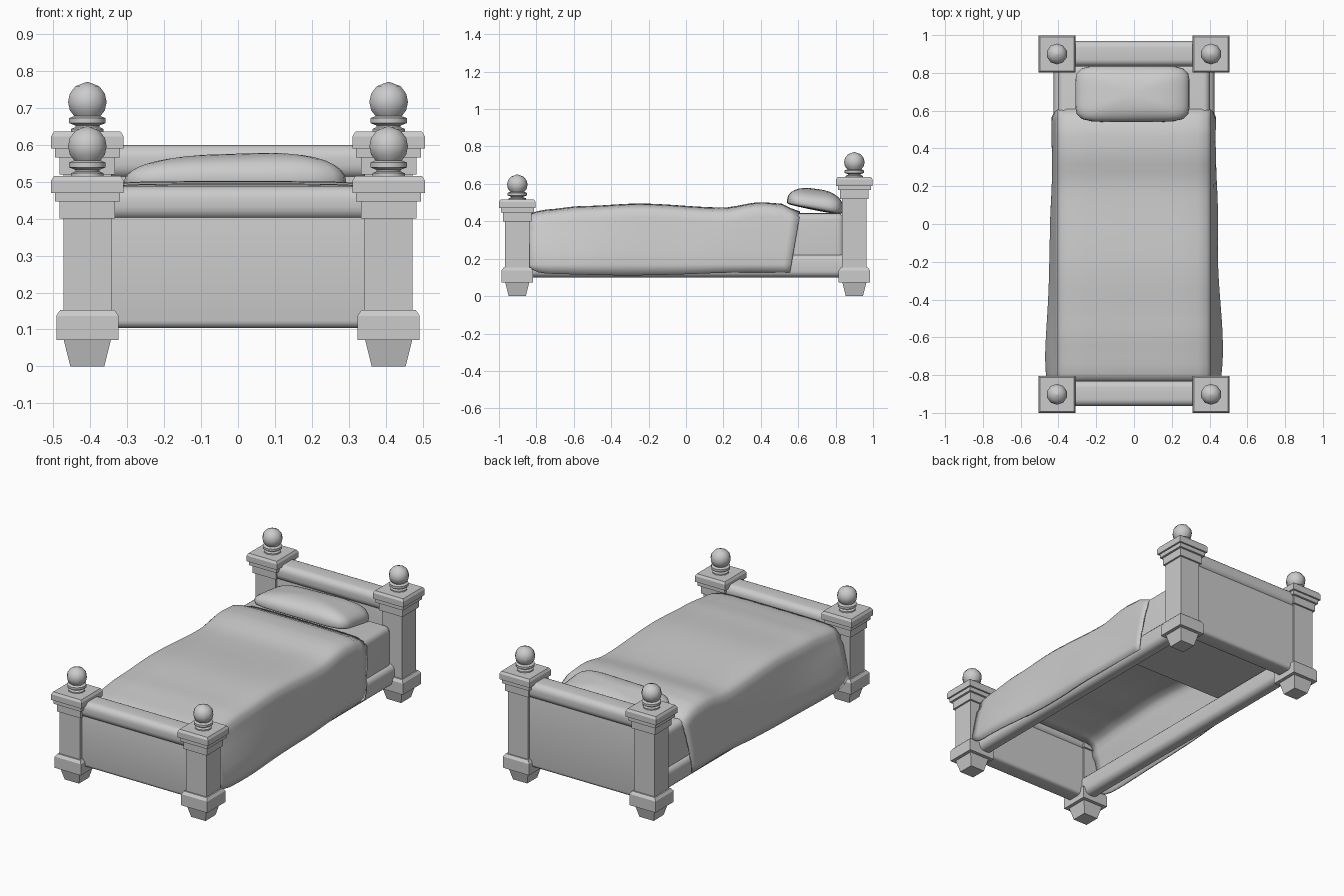
import bpy, bmesh, math

if "Cube" in bpy.data.objects:
    bpy.data.objects.remove(bpy.data.objects["Cube"])

grey = bpy.data.materials.new("plain grey")
grey.diffuse_color = (0.6, 0.6, 0.6, 1)
grey.use_nodes = True
grey.node_tree.nodes["Principled BSDF"].inputs["Base Color"].default_value = grey.diffuse_color


def finish(name, bm, angle=35):
    bmesh.ops.recalc_face_normals(bm, faces=bm.faces)
    me = bpy.data.meshes.new(name)
    bm.to_mesh(me)
    bm.free()
    ob = bpy.data.objects.new(name, me)
    bpy.context.collection.objects.link(ob)
    me.materials.append(grey)
    bpy.ops.object.select_all(action='DESELECT')
    ob.select_set(True)
    bpy.context.view_layer.objects.active = ob
    bpy.ops.object.shade_smooth_by_angle(angle=math.radians(angle))
    return ob


def stack(name, profile, n, x, y, angle=35):
    """Stacked rings of n sides; four-sided stacks use half widths."""
    bm = bmesh.new()
    k = math.sqrt(2) if n == 4 else 1
    rings = []
    for r, z in profile:
        rings.append([bm.verts.new((x + k * r * math.cos((i + .5) * math.tau / n),
                                    y + k * r * math.sin((i + .5) * math.tau / n), z))
                      for i in range(n)])
    for a, b in zip(rings, rings[1:]):
        for i in range(n):
            j = (i + 1) % n
            bm.faces.new((a[i], a[j], b[j], b[i]))
    bm.faces.new(rings[0])
    bm.faces.new(rings[-1])
    return finish(name, bm, angle)


def box(name, lo, hi, axis=None, bevel=0.0, seg=4, pick=None):
    """Box, optionally rounded along edges running in the given axis."""
    bm = bmesh.new()
    bmesh.ops.create_cube(bm, size=1)
    for v in bm.verts:
        v.co = [lo[i] + (v.co[i] + .5) * (hi[i] - lo[i]) for i in range(3)]
    if bevel:
        edges = [e for e in bm.edges
                 if (axis is None or abs((e.verts[0].co - e.verts[1].co).normalized()[axis]) > .9)
                 and (pick is None or pick((e.verts[0].co + e.verts[1].co) / 2))]
        bmesh.ops.bevel(bm, geom=edges, offset=bevel, segments=seg,
                        profile=.5, affect='EDGES')
    return finish(name, bm)


def interp(t, pts):
    for (a, p), (b, q) in zip(pts, pts[1:]):
        if t <= b:
            s = max(0, (t - a) / (b - a))
            s = s * s * (3 - 2 * s)
            return p + (q - p) * s
    return pts[-1][1]


# Posts with stepped feet and caps, and turned ball finials
PX = 0.408
for end, y, dz in (("front", -0.902, 0), ("back", 0.900, 0.12)):
    post = [(.046, 0), (.064, .072), (.084, .072), (.084, .137), (.073, .153), (.065, .153),
            (.065, .40 + dz), (.0755, .40 + dz), (.0755, .446 + dz), (.088, .446 + dz),
            (.088, .470 + dz), (.098, .470 + dz), (.098, .503 + dz), (.090, .516 + dz)]
    t = .516 + dz
    finial = [(.046, t), (.046, t + .007), (.034, t + .012), (.034, t + .016), (.052, t + .023),
              (.052, t + .036), (.034, t + .043)]
    c = t + .080
    finial += [(.055 * math.cos(a), c + .054 * math.sin(a))
               for a in [math.radians(d) for d in (-52, -25, 0, 25, 52, 87)]]
    for side, x in (("left", -PX), ("right", PX)):
        stack(f"{end}_{side}_post", post, 4, x, y, 20)
        stack(f"{end}_{side}_finial", finial, 10, x, y, 42)

# Footboard and headboard: panel below, rounded rail on top
for name, y, dz in (("footboard", -0.897, 0), ("headboard", 0.902, 0.112)):
    box(name + "_panel", (-.36, y - .052, .104), (.36, y + .052, .42 + dz), 0, .02, 4)
    box(name + "_rail", (-.36, y - .067, .396 + dz), (.36, y + .067, .488 + dz), 0, .036, 5)

# Side rails
for name, s in (("left", -1), ("right", 1)):
    a, b = sorted((s * .335, s * .425))
    box(name + "_side_rail", (a, -.88, .10), (b, .88, .222), 1, .035, 5)

# Mattress, only present under the upper part of the cover
box("mattress", (-.402, .30, .215), (.402, .845, .443), None, .035, 4,
    lambda p: p.z > .23 and p.y > .35)

# Blanket: draped shell with a fold near the pillow
TOP = [(-.84, .440), (-.76, .463), (-.55, .482), (-.25, .495), (.2, .474), (.4, .502), (.50, .496), (.61, .452)]
WIDE = [(-.84, .462), (-.70, .468), (0, .442), (.3, .437), (.61, .434)]
bm = bmesh.new()
NY = 30
rows = []
for j in range(NY + 1):
    y = -.84 + 1.45 * j / NY
    h, w = interp(y, TOP), interp(y, WIDE)
    low = .117 + .006 * math.sin(y * 5) + .012 * max(0, y) + .03 * max(0, (-.78 - y) / .06)
    half = [(.12, h), (.25, h - .001), (.34, h - .005), (.385, h - .016), (.407, h - .038),
            (.413, h - .075), (.415 + .3 * (w - .415), .34), (.415 + .75 * (w - .415), .24),
            (w, .17), (w - .006, low)]
    line = [(-x, z) for x, z in reversed(half)] + [(0, h)] + half
    row = []
    for x, z in line:
        ripple = .004 * math.sin(9 * y + 2 * x) * max(0, (.4 - z) / .3)
        # The open head edge slopes toward the foot as it hangs down
        slant = .055 * max(0, .44 - z) / .32 * max(0, (y - .2) / .41)
        row.append(bm.verts.new((x + ripple, y - slant, z)))
    rows.append(row)
for a, b in zip(rows, rows[1:]):
    for i in range(len(a) - 1):
        bm.faces.new((a[i], a[i + 1], b[i + 1], b[i]))
blanket = finish("blanket", bm, 80)
if sum(p.normal.z for p in blanket.data.polygons) < 0:
    blanket.data.flip_normals()
sol = blanket.modifiers.new("thickness", 'SOLIDIFY')
sol.thickness = .008
sol.offset = -1

# Pillow: puffed rounded rectangle resting on the blanket edge and mattress
bm = bmesh.new()
bmesh.ops.create_uvsphere(bm, u_segments=40, v_segments=20, radius=1)
for v in bm.verts:
    x, y, z = v.co
    r = math.hypot(x, y)
    if r > 1e-5:
        n = 6
        k = r ** .9 / (abs(x) ** n + abs(y) ** n) ** (1 / n)
        x, y = x * k, y * k
    if z > 0:
        z = .086 * (1 + .12 * x) * z ** .85 - .018 * y
    else:
        z = -(.028 + .012 * y) * abs(z) ** .3 - .018 * y     # flatter underside
    v.co = (-.008 + .302 * x, .69 + .15 * y, .487 + z)
    v.co.z = max(v.co.z, .436)
finish("pillow", bm, 80)
